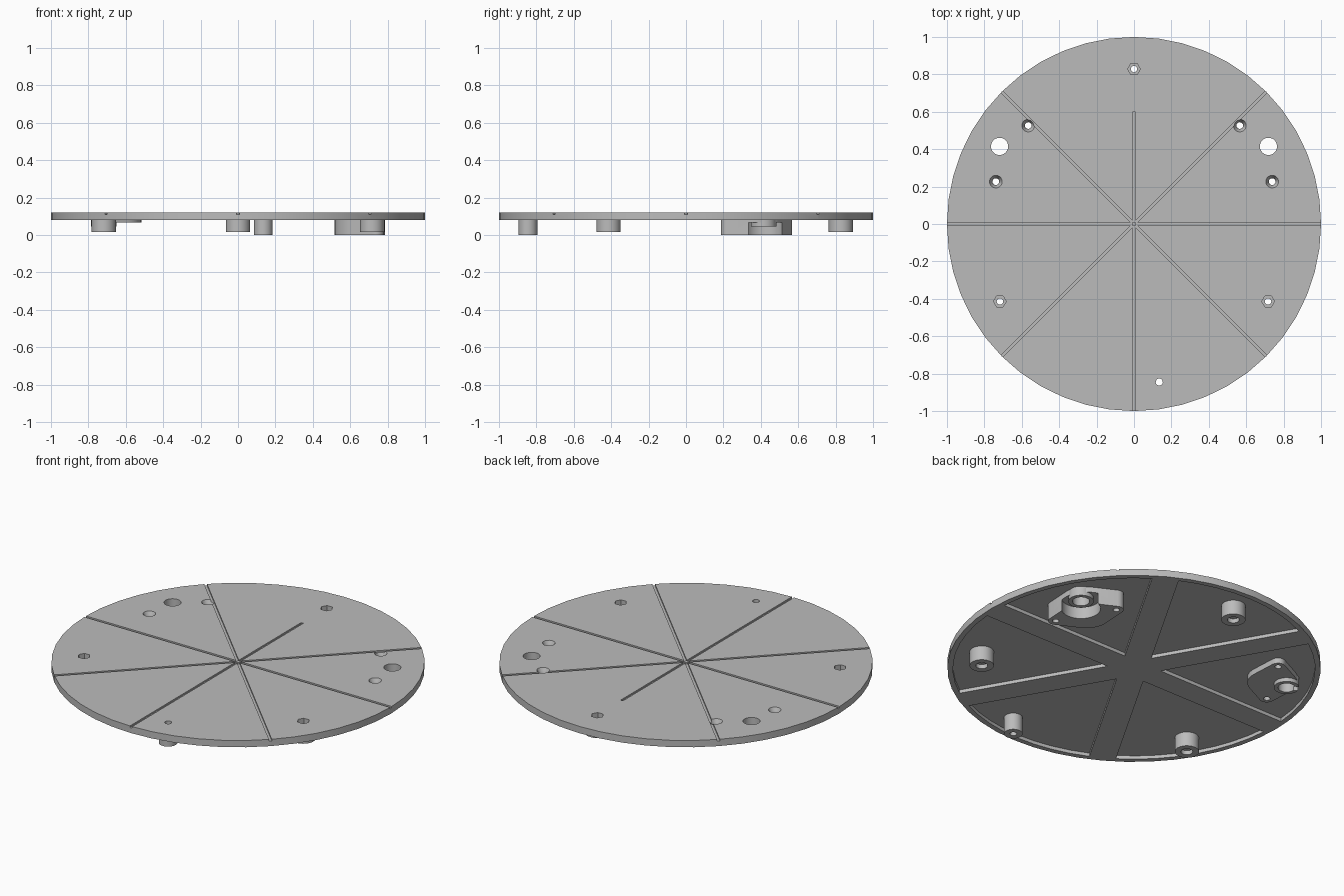
import bpy, bmesh, math
from mathutils import Vector

cube = bpy.data.objects.get("Cube")
if cube:
    bpy.data.objects.remove(cube, do_unlink=True)

grey = bpy.data.materials.new("plain grey")
grey.use_nodes = True
COLOUR = (0.5, 0.5, 0.5, 1)
grey.diffuse_color = COLOUR
grey.node_tree.nodes["Principled BSDF"].inputs["Base Color"].default_value = COLOUR

PLATE_TOP, RECESS, PLATE_BOTTOM = 0.12, 0.10, 0.08
INSIDE = 0.105    # height at which hanging parts are buried in the plate


def make(name, bm):
    bmesh.ops.recalc_face_normals(bm, faces=bm.faces)
    mesh = bpy.data.meshes.new(name)
    bm.to_mesh(mesh)
    bm.free()
    mesh.materials.append(grey)
    ob = bpy.data.objects.new(name, mesh)
    bpy.context.collection.objects.link(ob)
    return ob


def prism(name, points, z0, z1):
    bm = bmesh.new()
    base = bm.faces.new([bm.verts.new((x, y, z0)) for x, y in points])
    top = bmesh.ops.extrude_face_region(bm, geom=[base])["geom"]
    bmesh.ops.translate(bm, vec=(0, 0, z1 - z0),
                        verts=[v for v in top if isinstance(v, bmesh.types.BMVert)])
    return make(name, bm)


def ring_points(x, y, r, n):
    return [(x + r * math.cos(math.tau * i / n), y + r * math.sin(math.tau * i / n))
            for i in range(n)]


def cylinder(name, pos, r, z0, z1, n=24):
    return prism(name, ring_points(*pos, r, n), z0, z1)


def cone(name, pos, r0, r1, z0, z1, n=24):
    bm = bmesh.new()
    bmesh.ops.create_cone(bm, cap_ends=True, segments=n, radius1=r0, radius2=r1, depth=z1 - z0)
    bmesh.ops.translate(bm, verts=bm.verts, vec=(*pos, (z0 + z1) / 2))
    return make(name, bm)


def bar(name, start, end, width, z0, z1):
    a, b = Vector(start), Vector(end)
    side = (b - a).orthogonal().normalized() * width / 2
    return prism(name, [a - side, b - side, b + side, a + side], z0, z1)


def hull(points):
    # Convex outline, counter-clockwise
    def half(pts):
        out = []
        for p in pts:
            while len(out) > 1 and ((out[-1][0] - out[-2][0]) * (p[1] - out[-2][1])
                                    - (out[-1][1] - out[-2][1]) * (p[0] - out[-2][0])) <= 1e-7:
                out.pop()
            out.append(p)
        return out[:-1]
    pts = sorted(points)
    return half(pts) + half(pts[::-1])


def carve(ob, cutters):
    for cutter in cutters:
        cutter.hide_render = True
        mod = ob.modifiers.new("cut", "BOOLEAN")
        mod.operation = "DIFFERENCE"
        mod.solver = "EXACT"
        mod.object = cutter
    bpy.context.view_layer.update()
    graph = bpy.context.evaluated_depsgraph_get()
    mesh = bpy.data.meshes.new_from_object(ob.evaluated_get(graph))
    ob.modifiers.clear()
    ob.data = mesh
    parts.append(ob)


def polar(radius, degrees):
    a = math.radians(degrees)
    return radius * math.cos(a), radius * math.sin(a)


parts, helpers, plate_cutters = [], [], []


def cutter(ob, through_plate=True):
    helpers.append(ob)
    if through_plate:
        plate_cutters.append(ob)
    return ob


plate = cylinder("round_plate", (0, 0), 1, PLATE_BOTTOM, PLATE_TOP, 48)

# Six recessed sectors underneath, leaving spokes and a rim
SPOKE, RIM = 0.072, 0.97
edge = math.degrees(math.asin(SPOKE / RIM))
for k in range(6):
    arc = [polar(RIM, 60 * k + edge + (60 - 2 * edge) * i / 8) for i in range(9)]
    cutter(prism("sector_cutter", [polar(2 * SPOKE, 60 * k + 30)] + arc, 0.05, RECESS))

# Shallow guide grooves on the top
for angle in (0, 45, 90, 135, 180, 225, 270, 315):
    if angle != 90:
        reach = 1.1
    else:
        reach = 0.6
    cutter(bar("groove_cutter", polar(0.012, angle), polar(reach, angle), 0.015, 0.111, 0.14))

# Three screw bosses with hexagonal nut pockets
for label, angle in (("back", 90), ("right", 210), ("left", 330)):
    pos = polar(0.828, angle)
    boss = cylinder(label + "_boss", pos, 0.065, 0.015, INSIDE, 32)
    nut = cutter(cylinder("nut_cutter", pos, 0.034, 0.06, 0.2, 6))
    bore = cutter(cylinder("bore_cutter", pos, 0.017, -0.1, 0.2, 16))
    counterbore = cutter(cylinder("counterbore_cutter", pos, 0.032, -0.1, 0.04), False)
    carve(boss, [nut, bore, counterbore])

# Hollow peg near the front edge
pos = (0.135, -0.845)
peg = cylinder("front_peg", pos, 0.05, 0, INSIDE, 32)
carve(peg, [cutter(cylinder("peg_bore_cutter", pos, 0.019, -0.1, 0.2, 16))])

# Two side mounts: tall open block on one side, flat flange on the other
for label, s in (("left", 1), ("right", -1)):
    def place(u, v):
        r30 = math.radians(30)
        return (s * (u * math.cos(r30) - v * math.sin(r30)),
                u * math.sin(r30) + v * math.cos(r30))

    ears = [place(0.753, v) for v in (-0.173, 0.173)]
    hub = place(0.83, 0)
    outline = ring_points(*place(0.753, 0), 0.135, 40)
    for ear in ears:
        outline += ring_points(*ear, 0.04, 24)
    outline = hull(outline)

    hub_hole = cutter(cylinder("hub_hole_cutter", hub, 0.046, -0.1, 0.2, 32))
    holes = [hub_hole]
    for ear in ears:
        holes.append(cutter(cylinder("screw_cutter", ear, 0.018, -0.1, 0.2, 16)))
        holes.append(cutter(cone("countersink_cutter", ear, 0.017, 0.034, 0.085, 0.1201)))

    sleeve = cylinder(label + "_mount_sleeve", hub, 0.068, 0.045, INSIDE, 32)
    if s > 0:
        block = prism("left_mount_block", outline, 0, INSIDE)
        pocket = cutter(cylinder("pocket_cutter", hub, 0.105, -0.1, 0.068, 32), False)
        carve(block, holes + [pocket])
        carve(sleeve, [hub_hole])
    else:
        flange = prism("right_mount_flange", outline, 0.068, INSIDE)
        slot = cutter(bar("slot_cutter", hub, place(0.95, 0), 0.04, -0.1, 0.068), False)
        carve(flange, holes)
        carve(sleeve, [hub_hole, slot])

carve(plate, plate_cutters)

for ob in helpers:
    bpy.data.objects.remove(ob, do_unlink=True)

# Smooth round walls, keep edges crisp
bpy.ops.object.select_all(action="DESELECT")
for ob in parts:
    ob.select_set(True)
bpy.context.view_layer.objects.active = plate
bpy.ops.object.shade_smooth_by_angle(angle=math.radians(30))
